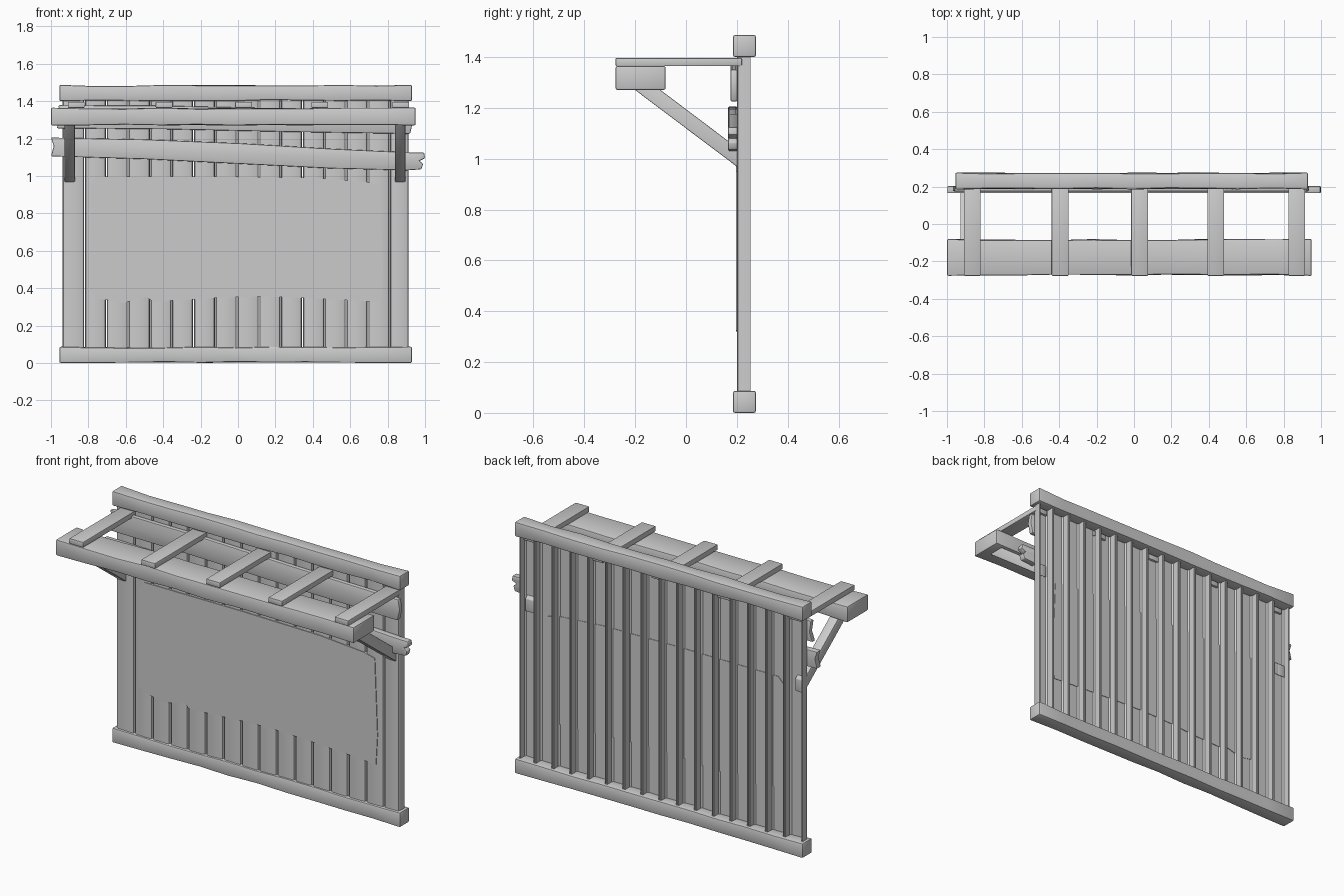
import bpy, bmesh, math, random
from mathutils import Vector

random.seed(4)
cube = bpy.data.objects.get("Cube")
if cube:
    bpy.data.objects.remove(cube, do_unlink=True)

# Single weathered grey
grey = bpy.data.materials.new("weathered grey")
grey.use_nodes = True
COLOR = (0.6, 0.6, 0.6, 1)
grey.diffuse_color = COLOR
grey.node_tree.nodes["Principled BSDF"].inputs["Base Color"].default_value = COLOR


def finish(name, bm, bevel=0.0):
    """Bevel the hard edges, then turn the bmesh into a shaded object."""
    bmesh.ops.recalc_face_normals(bm, faces=bm.faces)
    if bevel:
        hard = [e for e in bm.edges if len(e.link_faces) == 2 and e.calc_face_angle() > 0.6]
        bmesh.ops.bevel(bm, geom=hard, offset=bevel, segments=2, profile=0.5,
                        affect='EDGES', clamp_overlap=True)
    mesh = bpy.data.meshes.new(name)
    bm.to_mesh(mesh)
    bm.free()
    mesh.materials.append(grey)
    obj = bpy.data.objects.new(name, mesh)
    bpy.context.collection.objects.link(obj)
    bpy.ops.object.select_all(action='DESELECT')
    obj.select_set(True)
    bpy.context.view_layer.objects.active = obj
    bpy.ops.object.shade_smooth_by_angle(angle=math.radians(35))
    return obj


def prism(name, outline, start, end, place, bevel=0.0):
    """Extrude a 2D outline from start to end; place maps (a, b, depth) to a point."""
    bm = bmesh.new()
    base = bm.faces.new([bm.verts.new(place(a, b, start)) for a, b in outline])
    grown = bmesh.ops.extrude_face_region(bm, geom=[base])["geom"]
    shift = Vector(place(0, 0, end)) - Vector(place(0, 0, start))
    bmesh.ops.translate(bm, vec=shift, verts=[v for v in grown if isinstance(v, bmesh.types.BMVert)])
    return finish(name, bm, bevel)


def along_y(a, b, d):
    return (a, d, b)


def along_x(a, b, d):
    return (d, a, b)


def beam(name, x, y, z, wobble=0.007, parts=10, bevel=0.008):
    """Hand-hewn beam along x, worn slightly inward at random."""
    bm = bmesh.new()
    rings = []
    for i in range(parts + 1):
        px = x[0] + (x[1] - x[0]) * i / parts
        ring = []
        for sy, sz in ((0, 0), (1, 0), (1, 1), (0, 1)):
            wear = [random.uniform(0, wobble) if 0 < i < parts else 0 for _ in "yz"]
            ring.append(bm.verts.new((px, y[sy] + wear[0] * (1 - 2 * sy),
                                      z[sz] + wear[1] * (1 - 2 * sz))))
        rings.append(ring)
    for a, b in zip(rings, rings[1:]):
        for k in range(4):
            n = (k + 1) % 4
            bm.faces.new((a[k], a[n], b[n], b[k]))
    bm.faces.new(rings[0])
    bm.faces.new(rings[-1])
    return finish(name, bm, bevel)


# Main frame beams
beam("bottom_beam", (-0.955, 0.93), (0.185, 0.275), (0, 0.087))
beam("top_beam", (-0.955, 0.93), (0.185, 0.275), (1.4, 1.487))
beam("awning_beam", (-1.0, 0.95), (-0.277, -0.08), (1.27, 1.365))

# Wall of hollow channel slats, open at the back
COUNT, LEFT, STEP = 14, -0.82, 0.1165
edges = [-0.94] + [LEFT + STEP * i for i in range(COUNT + 1)] + [0.915]
FRONT, BACK, SKIN, ROUND = 0.2, 0.254, 0.006, 0.014
for i, (x0, x1) in enumerate(zip(edges, edges[1:])):
    x0 += random.uniform(0.001, 0.003)
    x1 -= random.uniform(0.001, 0.003)
    mid = (x0 + x1) / 2
    half = [(x0, BACK), (x0, FRONT + ROUND), (x0 + ROUND / 3, FRONT + ROUND / 3),
            (x0 + ROUND, FRONT)]
    inner = [(x0 + ROUND, FRONT + SKIN), (x0 + SKIN, FRONT + ROUND), (x0 + SKIN, BACK)]

    def mirrored(pts):
        return [(2 * mid - x, y) for x, y in reversed(pts)]

    outline = half + mirrored(half) + mirrored(inner) + inner
    prism("wall_slat_%d" % (i + 1), outline, 0.05, 1.43, lambda a, b, d: (a, b, d))

# Flat notice board with a ragged lower edge
board = [(-0.79, 0.38), (-0.75, 0.345), (-0.61, 0.32), (-0.49, 0.355), (-0.46, 0.33),
         (-0.3, 0.335), (-0.1, 0.35), (0.1, 0.355), (0.3, 0.35), (0.5, 0.34),
         (0.765, 0.325), (0.775, 0.5), (0.757, 0.95), (0.69, 0.968), (0.4, 0.99),
         (-0.1, 0.997), (-0.75, 0.997), (-0.785, 0.96)]
prism("notice_board", board, 0.196, 0.209, along_y)

# Rough cross planks with split ends
lower = [(-1.0, 1.105), (-0.5, 1.09), (0.0, 1.065), (0.5, 1.04), (0.9, 1.03), (0.98, 1.035),
         (0.99, 1.065), (0.97, 1.08), (1.0, 1.095), (0.995, 1.125), (0.93, 1.125),
         (0.5, 1.145), (0.0, 1.175), (-0.5, 1.195), (-1.0, 1.205), (-0.985, 1.16)]
prism("lower_cross_plank", lower, 0.165, 0.203, along_y, 0.006)
upper = [(-0.97, 1.255), (-0.4, 1.25), (0.3, 1.235), (0.92, 1.225), (0.935, 1.29),
         (0.925, 1.35), (0.3, 1.36), (-0.4, 1.375), (-0.96, 1.378), (-0.95, 1.31)]
prism("upper_cross_plank", upper, 0.175, 0.203, along_y, 0.006)

# Awning rungs
for i, x in enumerate((-0.865, -0.395, 0.03, 0.437, 0.87)):
    rung = [(x - 0.045, 1.364), (x + 0.045, 1.364), (x + 0.045, 1.396), (x - 0.045, 1.396)]
    prism("awning_rung_%d" % (i + 1), rung, -0.277, 0.22, along_y, 0.004)

# Diagonal braces, tips passing through the end slats
brace = [(0.225, 0.95), (0.225, 1.025), (-0.12, 1.285), (-0.22, 1.285)]
for side, x in (("right", -0.9), ("left", 0.867)):
    prism(side + "_brace", brace, x - 0.028, x + 0.028, along_x, 0.004)
